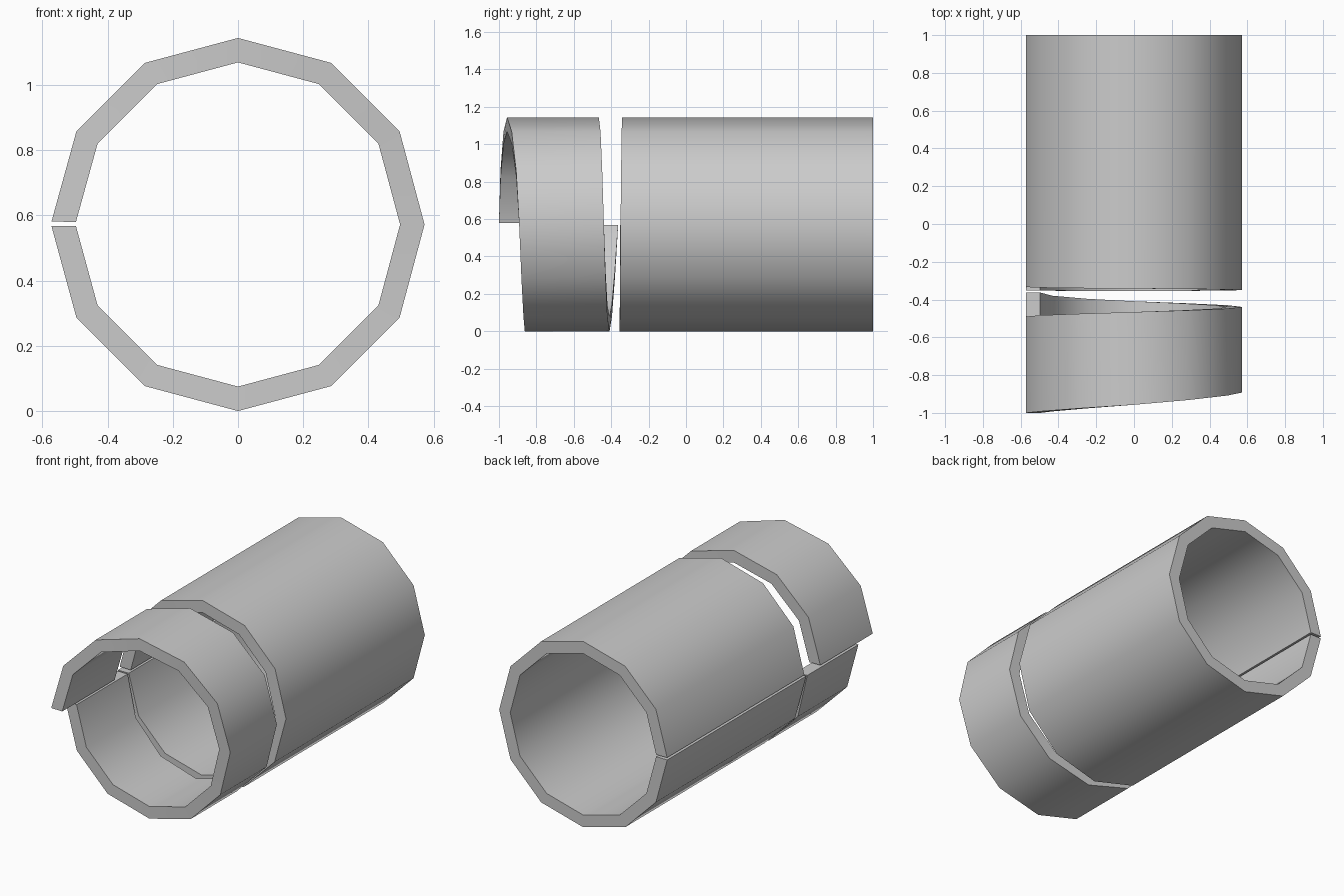
import bpy, bmesh
from math import sin, cos, radians

if "Cube" in bpy.data.objects:
    bpy.data.objects.remove(bpy.data.objects["Cube"])

R_OUT, R_IN, CZ = 0.572, 0.497, 0.572
SIDES = 12


def rolled_sheet(name, front, back):
    """Sheet rolled into an open 12-sided tube; front/back give y at each fold."""
    bm = bmesh.new()
    rings = []
    for i in range(SIDES + 1):
        a = radians(min(max(i * 360 / SIDES, 0.9), 359.5))
        ring = []
        for r, y in ((R_OUT, front[i]), (R_OUT, back[i]), (R_IN, back[i]), (R_IN, front[i])):
            ring.append(bm.verts.new((-r * cos(a), y, CZ + r * sin(a))))
        rings.append(ring)
    for a, b in zip(rings, rings[1:]):
        for k in range(4):
            n = (k + 1) % 4
            bm.faces.new((a[k], a[n], b[n], b[k]))
    # seam ends
    bm.faces.new(rings[0])
    bm.faces.new(rings[-1])
    bmesh.ops.recalc_face_normals(bm, faces=bm.faces)
    mesh = bpy.data.meshes.new(name)
    bm.to_mesh(mesh)
    bm.free()
    ob = bpy.data.objects.new(name, mesh)
    bpy.context.collection.objects.link(ob)
    bpy.ops.object.select_all(action='DESELECT')
    bpy.context.view_layer.objects.active = ob
    ob.select_set(True)
    bpy.ops.object.shade_smooth_by_angle(angle=radians(40))
    return ob


# Long rear tube with a slightly skewed front edge
main_front = [-0.334, -0.337, -0.34, -0.342, -0.344, -0.347, -0.35,
              -0.352, -0.354, -0.355, -0.354, -0.353, -0.352]
rolled_sheet("main_tube", main_front, [1.0] * 13)

# Short spiral band in front
band_front = [-1.0, -0.992, -0.976, -0.957, -0.932, -0.908, -0.892,
              -0.88, -0.869, -0.862, -0.86, -0.86, -0.86]
band_back = [-0.49, -0.483, -0.475, -0.466, -0.457, -0.448, -0.439,
             -0.43, -0.42, -0.409, -0.396, -0.38, -0.363]
rolled_sheet("spiral_band", band_front, band_back)
